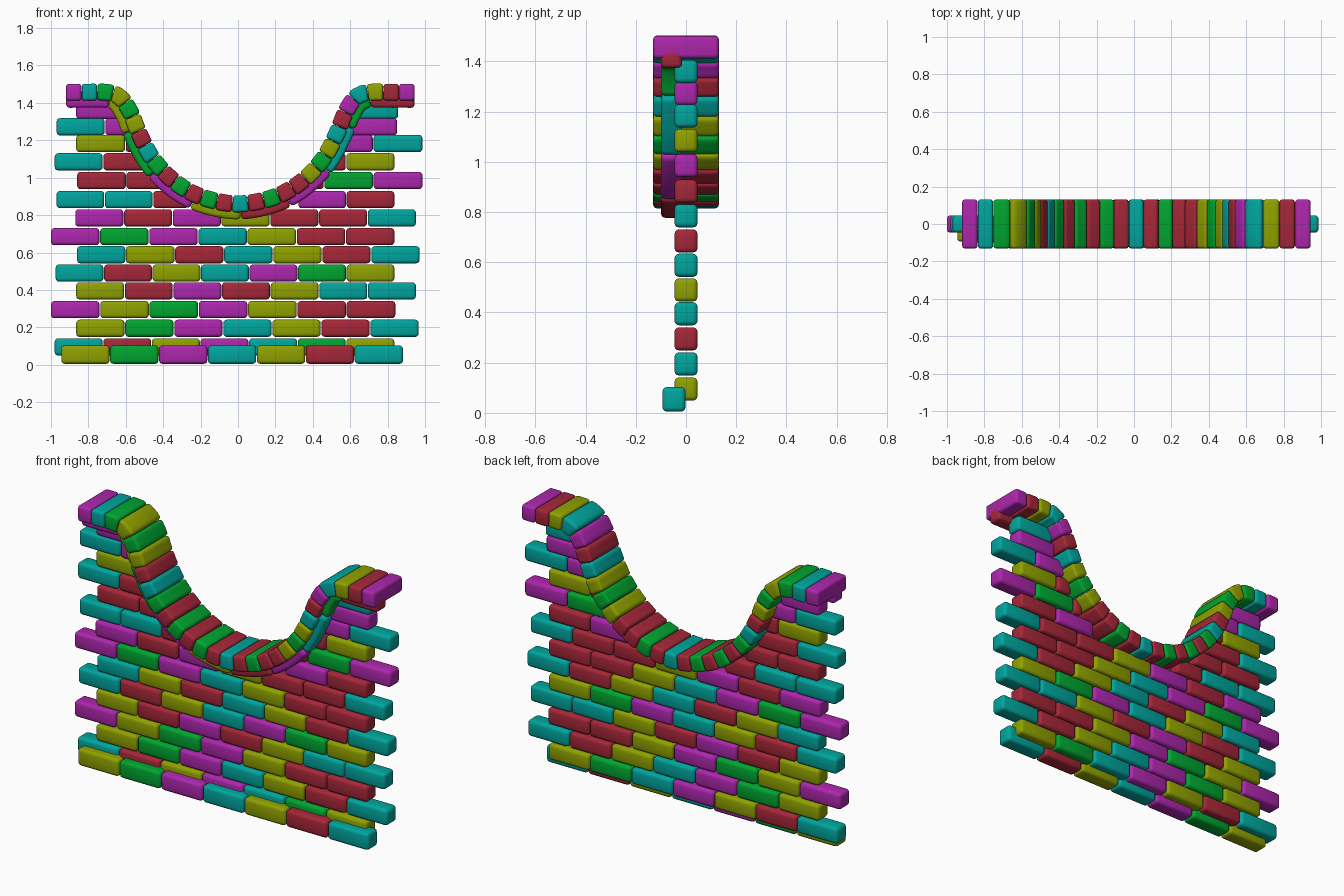
import bpy, bmesh
from mathutils import Vector

if "Cube" in bpy.data.objects:
    bpy.data.objects.remove(bpy.data.objects["Cube"])

COLOURS = {'M': (0.42, 0.02, 0.42, 1), 'T': (0.0, 0.38, 0.34, 1), 'G': (0.0, 0.38, 0.03, 1),
           'O': (0.28, 0.36, 0.0, 1), 'R': (0.38, 0.02, 0.04, 1)}
MATS = {}
for key, name in zip('MTGOR', ('magenta', 'teal', 'green', 'olive', 'red')):
    MATS[key] = bpy.data.materials.new(name)
    MATS[key].diffuse_color = COLOURS[key]

# Centre line of the dipping coping, mirrored about x = 0
HALF = [(0.15, .883), (0.27, .932), (0.375, 1.01), (0.465, 1.115), (0.53, 1.24),
        (0.575, 1.35), (0.63, 1.43), (0.70, 1.456)]
KEYS = ([(-0.92, 1.457), (-0.81, 1.457)] + [(-x, z) for x, z in reversed(HALF)] +
        [(0, .86)] + HALF + [(0.82, 1.457), (0.945, 1.457)])


def smooth_path(keys, steps=12):
    p = [Vector(k) for k in keys]
    p = [2 * p[0] - p[1]] + p + [2 * p[-1] - p[-2]]
    out = []
    for a, b, c, d in zip(p, p[1:], p[2:], p[3:]):
        for i in range(steps):
            t = i / steps
            out.append(0.5 * (2 * b + (c - a) * t + (2 * a - 5 * b + 4 * c - d) * t * t
                              + (3 * b - a - 3 * c + d) * t ** 3))
    return out + [p[-2]]


PATH = smooth_path(KEYS)
DIST = [0.0]
for a, b in zip(PATH, PATH[1:]):
    DIST.append(DIST[-1] + (b - a).length)
LENGTH = DIST[-1]


def point_at(s):
    s = min(max(s, 0), LENGTH)
    i = next(k for k in range(len(DIST) - 1) if DIST[k + 1] >= s - 1e-9)
    return PATH[i].lerp(PATH[i + 1], (s - DIST[i]) / (DIST[i + 1] - DIST[i]))


def on_path(co):
    # x becomes distance along the path, z becomes offset along its normal
    p = point_at(co.x)
    t = (point_at(co.x + .015) - point_at(co.x - .015)).normalized()
    return Vector((p.x - t.y * co.z, co.y, p.y + t.x * co.z))


def brick(name, colour, x, y, z, bevel=.018, bend=0):
    # rounded block from (min, max) ranges, optionally bent along the path
    bm = bmesh.new()
    bmesh.ops.create_cube(bm, size=1)
    for v in bm.verts:
        v.co = [r[0] + (c + .5) * (r[1] - r[0]) for r, c in zip((x, y, z), v.co)]
    bmesh.ops.bevel(bm, geom=bm.edges[:], offset=bevel, segments=3, profile=.5, affect='EDGES')
    for i in range(1, bend):
        cut = x[0] + (x[1] - x[0]) * i / bend
        bmesh.ops.bisect_plane(bm, geom=bm.verts[:] + bm.edges[:] + bm.faces[:],
                               plane_co=(cut, 0, 0), plane_no=(1, 0, 0))
    if bend:
        for v in bm.verts:
            v.co = on_path(v.co)
    for f in bm.faces:
        f.smooth = True
    me = bpy.data.meshes.new(name)
    bm.to_mesh(me)
    bm.free()
    me.materials.append(MATS[colour])
    bpy.context.collection.objects.link(bpy.data.objects.new(name, me))


def bowl_half_width(z):
    right = [p for p in PATH if p.x >= 0]
    if z < right[0].y:
        return 0
    return next((p.x for p in right if p.y >= z), .70)


# Wall courses: centre height, left end, right end, colours
COURSES = [(.095, -.98, .84, 'TROMTGO'), (.195, -.865, .97, 'OGMTORT'),
           (.295, -1.0, .845, 'MOGMORR'), (.395, -.865, .955, 'ORMROTT'),
           (.49, -.975, .84, 'TROTMGO'), (.588, -.86, .975, 'TORTORT'),
           (.685, -1.0, .84, 'MGMTORR'), (.785, -.87, .955, 'MRMORRT'),
           (.883, -.97, .84, 'TTRRRMR'), (.985, -.86, .99, 'RRRRRGM'),
           (1.085, -.98, .84, 'TRRRRRO'), (1.183, -.865, .99, 'ORRRRMT'),
           (1.272, -.97, .855, 'TMRRRMM'), (1.36, -.865, .86, 'MMRRRTT')]
for z, left, right, colours in COURSES:
    pitch = (right - left) / len(colours)
    gap = bowl_half_width(z + .045)
    for i, c in enumerate(colours):
        a, b = left + i * pitch, left + (i + 1) * pitch - .004
        if gap:
            # shorten or skip bricks that would stand inside the dip
            if (a + b) / 2 < 0:
                b = min(b, -gap)
            else:
                a = max(a, gap)
        if b - a > .05:
            brick('wall_brick', c, (a, b), (-.046, .046), (z - .046, z + .046))

# Plinth course in front of the wall foot
for i, c in enumerate('OGMTORT'):
    a = -.945 + i * .2615
    brick('plinth_brick', c, (a, a + .258), (-.094, -.002), (.005, .103))

# Coping blocks over the dip
CAPS = 'MTGOGORTGRGRGRTRGRROGOTRMTORM'
step = LENGTH / len(CAPS)
for i, c in enumerate(CAPS):
    brick('coping_block', c, (i * step + .001, (i + 1) * step - .001), (-.131, .131),
          (-.045, .045), .015, 3)

# Long trim bricks tucked under the front of the coping
TRIM = 'MOGMORMTGR'
step = LENGTH / len(TRIM)
for i, c in enumerate(TRIM):
    brick('trim_brick', c, (i * step + .001, (i + 1) * step - .001), (-.1, -.015),
          (-.083, .003), .018, 10)

for m in bpy.data.materials:
    if m.users and not m.is_grease_pencil:
        m.use_nodes = True
        m.node_tree.nodes["Principled BSDF"].inputs["Base Color"].default_value = m.diffuse_color
